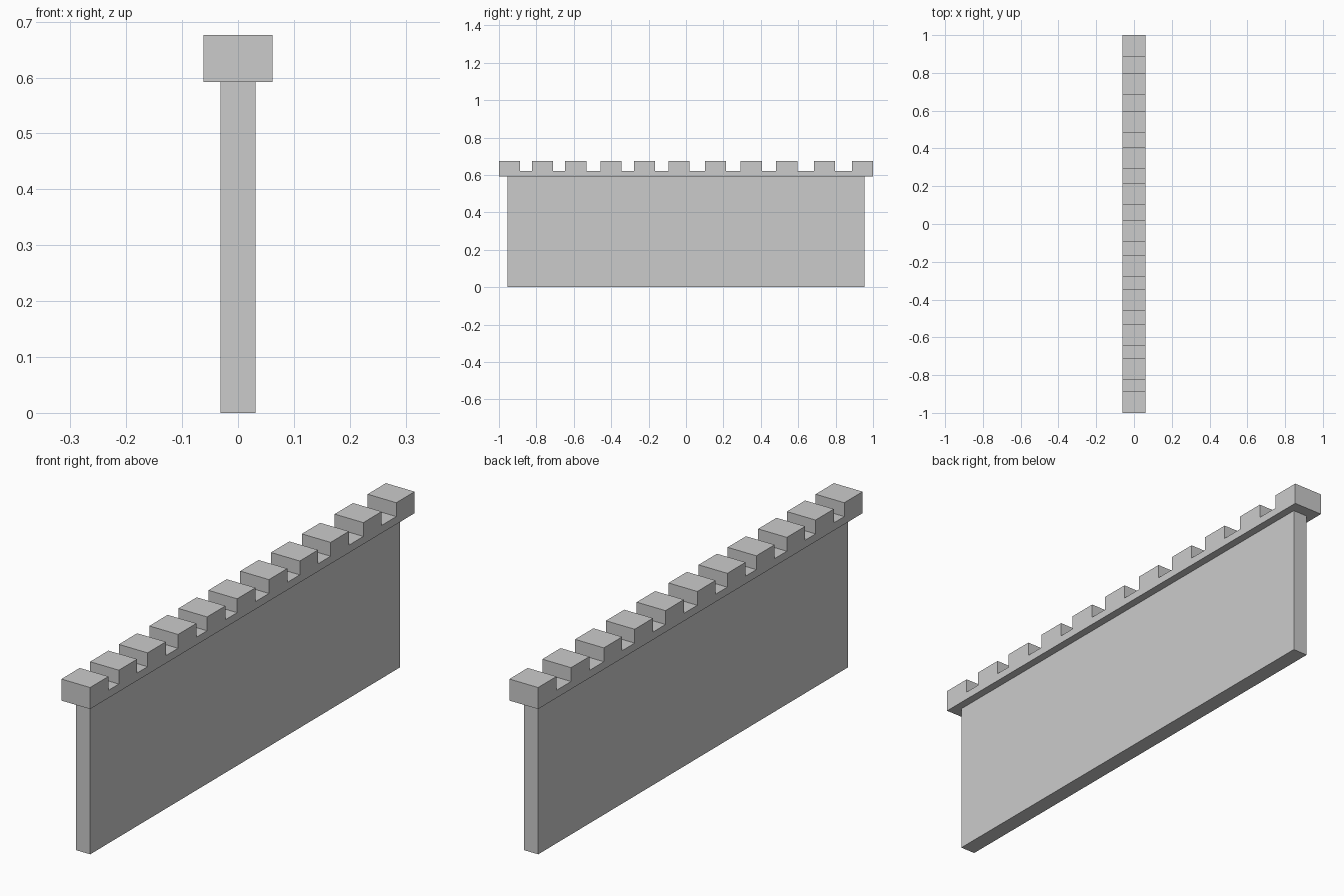
import bpy
import bmesh

if "Cube" in bpy.data.objects:
    bpy.data.objects.remove(bpy.data.objects["Cube"])


def box(bm, x, y, z):
    # Add an axis-aligned box given (min, max) on each axis
    verts = bmesh.ops.create_cube(bm, size=1)["verts"]
    for v in verts:
        v.co = [r[0] if c < 0 else r[1] for r, c in zip((x, y, z), v.co)]


def make_object(name, boxes):
    bm = bmesh.new()
    for b in boxes:
        box(bm, *b)
    mesh = bpy.data.meshes.new(name)
    bm.to_mesh(mesh)
    bm.free()
    obj = bpy.data.objects.new(name, mesh)
    bpy.context.collection.objects.link(obj)
    return obj


CAP_X = (-0.062, 0.062)
LEDGE_Z, CRENEL_Z, TOP_Z = 0.592, 0.622, 0.676
MERLON_LENGTH = 0.113

# Thin wall slab
make_object("wall", [((-0.031, 0.031), (-0.955, 0.955), (0, LEDGE_Z))])

# Overhanging ledge along the top
make_object("ledge", [(CAP_X, (-1, 1), (LEDGE_Z, CRENEL_Z))])

# Slightly irregular row of merlons
starts = [-1, -0.823, -0.646, -0.458, -0.279, -0.094,
          0.102, 0.292, 0.482, 0.684, 0.887]
make_object("merlons", [(CAP_X, (y, y + MERLON_LENGTH), (CRENEL_Z, TOP_Z))
                        for y in starts])
